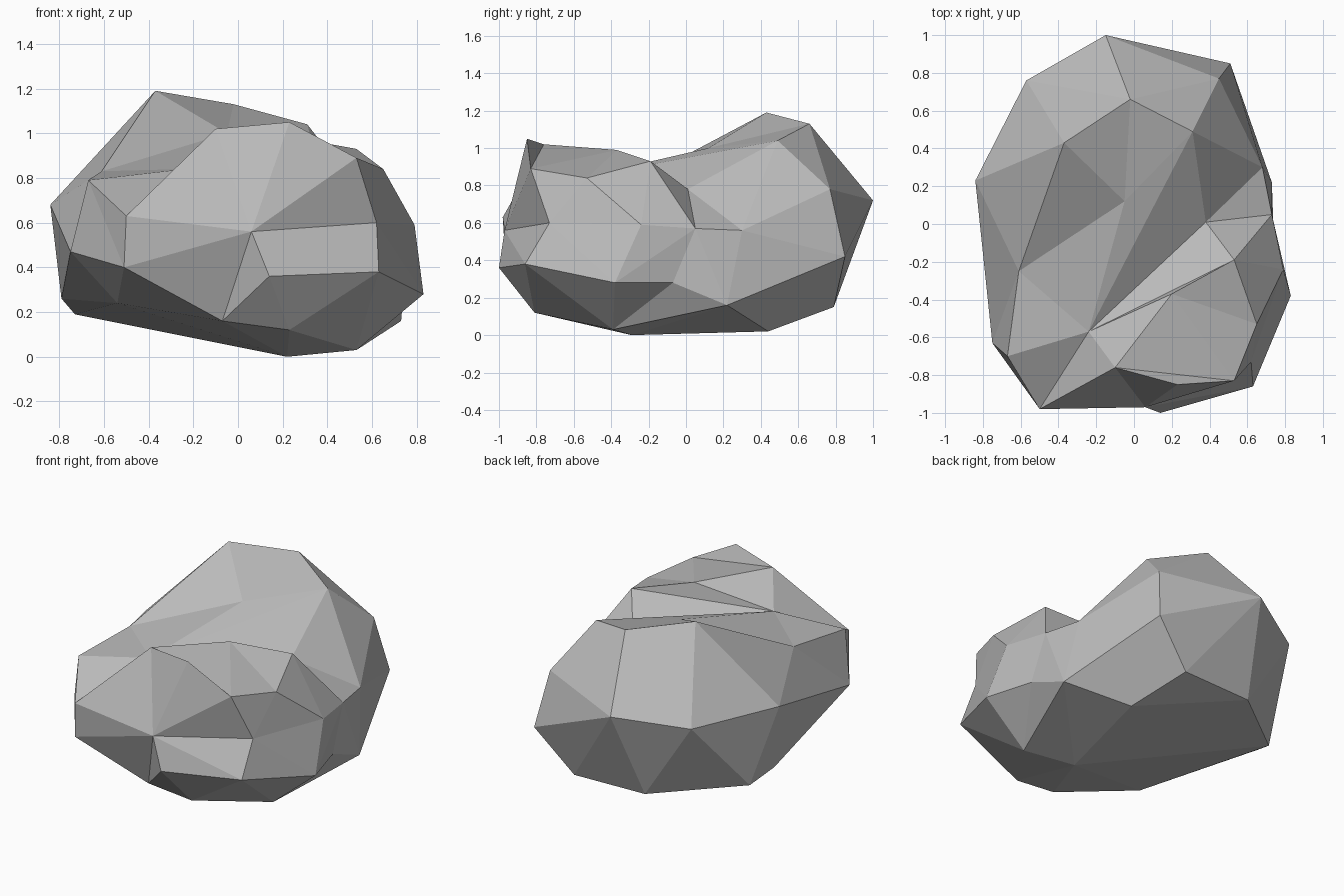
import bpy
import bmesh
from mathutils import Vector

# Remove only the default cube
default_cube = bpy.data.objects.get("Cube")
if default_cube:
    bpy.data.objects.remove(default_cube, do_unlink=True)


def make_material(name, colour):
    material = bpy.data.materials.new(name)
    material.use_nodes = True
    material.diffuse_color = colour
    shader = material.node_tree.nodes["Principled BSDF"]
    shader.inputs["Base Color"].default_value = colour
    shader.inputs["Roughness"].default_value = 0.9
    return material


def turn_crease(bm, start, end):
    """Turn the crease that separates two corners so that it joins them."""
    for edge in bm.edges:
        tips = {v for face in edge.link_faces for v in face.verts}
        if tips - set(edge.verts) == {start, end}:
            if not any(e.other_vert(start) == end for e in start.link_edges):
                bmesh.ops.rotate_edges(bm, edges=[edge], use_ccw=False)
            return


def faceted_boulder(name, corners, creases, heart, material):
    """Wrap a closed skin of flat facets around the heart of the stone.

    The corners are first pushed onto a sphere, where a convex hull joins
    each one to its neighbours; they then return to their own places, so
    that hollows and ledges survive. Creases are turned last.
    """
    heart = Vector(heart)
    bm = bmesh.new()
    home = {}
    for corner in corners:
        place = Vector(corner)
        home[bm.verts.new((place - heart).normalized())] = place
    bmesh.ops.convex_hull(bm, input=bm.verts[:])
    for vert, place in home.items():
        vert.co = place
    for pair in creases:
        ends = [min(home, key=lambda v: (home[v] - Vector(p)).length)
                for p in pair]
        turn_crease(bm, *ends)
    bmesh.ops.recalc_face_normals(bm, faces=bm.faces[:])
    for face in bm.faces:
        face.smooth = False

    mesh = bpy.data.meshes.new(name)
    bm.to_mesh(mesh)
    bm.free()
    mesh.materials.append(material)
    boulder = bpy.data.objects.new(name, mesh)
    bpy.context.scene.collection.objects.link(boulder)
    return boulder


# Corners that end a turned crease
dome_shoulder = (.31, .49, 1.04)
hollow_floor = (-.24, -.57, .84)
hollow_mouth = (.38, .01, .78)
hollow_end = (.73, .05, .57)
ledge_left = (-.1, -.76, 1.02)
ledge_middle = (.2, -.37, .99)
ledge_back = (.53, -.19, .93)
ledge_corner = (.53, -.83, .89)
left_shoulder = (-.67, -.7, .79)
left_cheek = (-.5, -.98, .63)
left_chin = (-.51, -.965, .4)
side_girth = (.83, -.38, .28)

# High dome at the back
back_dome = [
    dome_shoulder, (-.37, .43, 1.19), (-.02, .66, 1.13), (.45, .77, .78),
    (-.15, 1, .72), (-.57, .76, .66), (.51, .85, .42), (-.84, .23, .68),
    (.68, .3, .56),
]

# Hollow running across between the dome and the front ledge
hollow = [
    hollow_floor, hollow_mouth, hollow_end, (-.05, .12, 1), (-.61, -.25, .83),
]

# Raised ledge at the front
front_ledge = [
    ledge_left, ledge_middle, ledge_back, ledge_corner, left_shoulder,
    left_cheek, (.23, -.85, 1.05), (.65, -.53, .84), (.79, -.24, .59),
]

# Widest girth of the front half
front_girth = [
    side_girth, left_chin, (.62, -.73, .6), (.06, -.97, .56), (.14, -1, .36),
    (.63, -.86, .38), (.74, -.07, .28), (-.75, -.63, .47),
]

# Underside, resting on the ground
underside = [
    (.22, -.29, 0), (.53, -.39, .03), (.39, .44, .02), (.23, -.81, .12),
    (-.07, -.83, .16), (-.54, -.59, .24), (-.79, .21, .26), (-.73, .38, .19),
    (-.24, .77, .15), (.26, .79, .15), (.73, .22, .16),
]

# Creases in working order: hollow first, then the front face and sides
creases = [
    (hollow_floor, ledge_middle),
    (hollow_floor, ledge_back),
    (hollow_floor, hollow_mouth),
    (hollow_floor, dome_shoulder),
    (ledge_left, left_cheek),
    (ledge_left, ledge_corner),
    (left_cheek, ledge_corner),
    (ledge_back, hollow_end),
    (hollow_end, side_girth),
    (left_shoulder, left_chin),
]

stone_grey = make_material("stone_grey", (0.5, 0.5, 0.5, 1))
faceted_boulder(
    "boulder",
    back_dome + hollow + front_ledge + front_girth + underside,
    creases,
    (0, -.05, .5),
    stone_grey,
)
